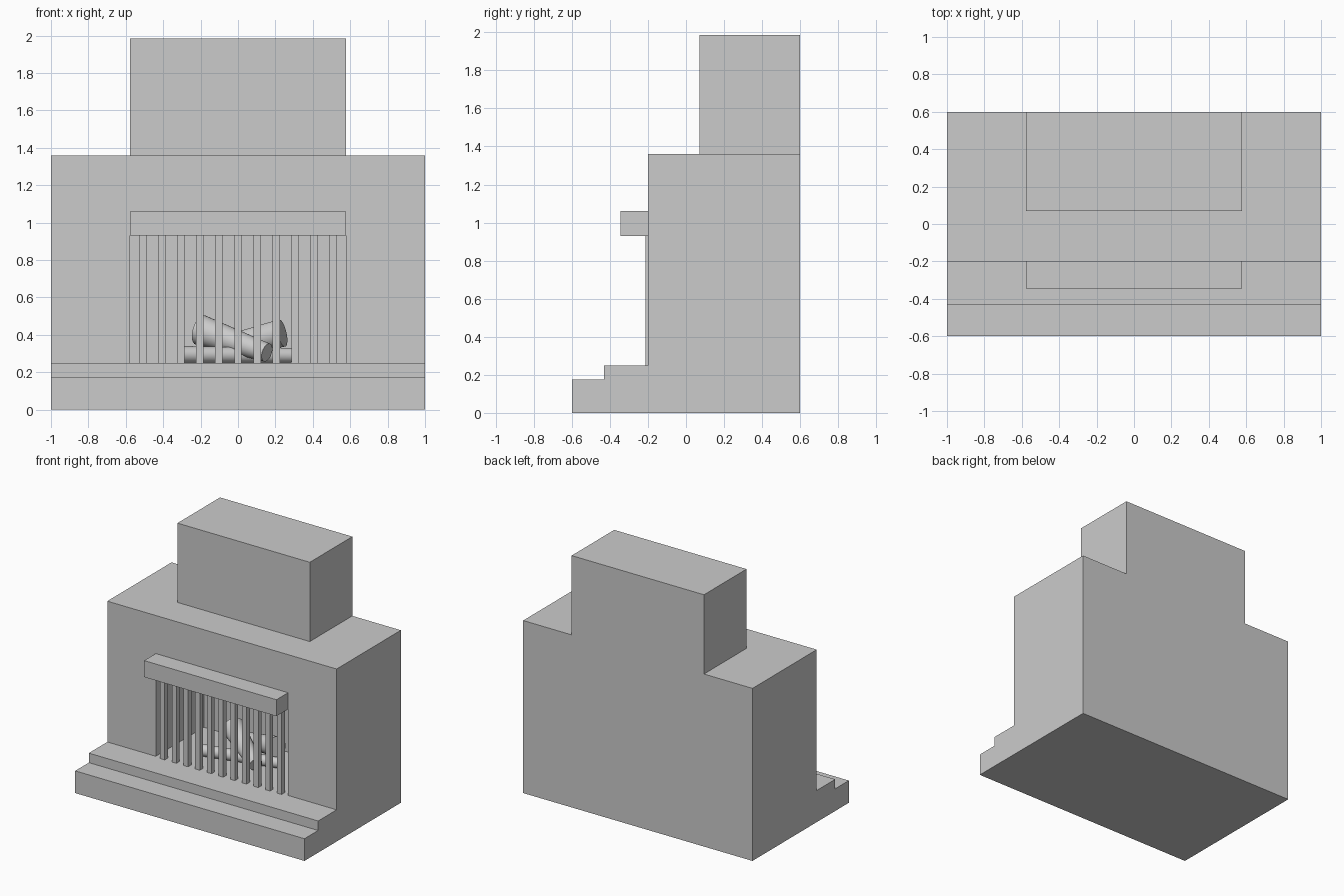
import bpy, bmesh
from mathutils import Vector

if "Cube" in bpy.data.objects:
    bpy.data.objects.remove(bpy.data.objects["Cube"])


def add_mesh(name, bm):
    bmesh.ops.recalc_face_normals(bm, faces=bm.faces)
    mesh = bpy.data.meshes.new(name)
    bm.to_mesh(mesh)
    bm.free()
    obj = bpy.data.objects.new(name, mesh)
    bpy.context.collection.objects.link(obj)
    return obj


def box(name, lo, hi):
    lo, hi = Vector(lo), Vector(hi)
    bm = bmesh.new()
    bmesh.ops.create_cube(bm, size=1)
    for v in bm.verts:
        v.co = (lo + hi) / 2 + v.co * (hi - lo)
    return add_mesh(name, bm)


def log(name, a, b, ra, rb):
    a, b = Vector(a), Vector(b)
    bm = bmesh.new()
    bmesh.ops.create_cone(bm, cap_ends=True, segments=32,
                          radius1=ra, radius2=rb, depth=(b - a).length)
    rot = (b - a).to_track_quat('Z', 'Y')
    for v in bm.verts:
        v.co = rot @ v.co + (a + b) / 2
    obj = add_mesh(name, bm)
    bpy.ops.object.select_all(action='DESELECT')
    obj.select_set(True)
    bpy.context.view_layer.objects.active = obj
    bpy.ops.object.shade_smooth_by_angle()


# Fireplace body with stepped hearth: side profile pushed along x
profile = [(0.6, 0), (-0.6, 0), (-0.6, 0.175), (-0.43, 0.175), (-0.43, 0.25),
           (-0.2, 0.25), (-0.2, 1.36), (0.6, 1.36)]
bm = bmesh.new()
side = bm.faces.new([bm.verts.new((-1, y, z)) for y, z in profile])
ext = bmesh.ops.extrude_face_region(bm, geom=[side])
moved = [g for g in ext["geom"] if isinstance(g, bmesh.types.BMVert)]
bmesh.ops.translate(bm, verts=moved, vec=(2, 0, 0))
body = add_mesh("fireplace_body", bm)

# Firebox opening, floor level with the upper hearth step
cutter = box("firebox_cutter", (-0.577, -0.3, 0.25), (0.577, 0.4, 0.93))
cutter.hide_render = True
cutter.hide_viewport = True
cut = body.modifiers.new("firebox", 'BOOLEAN')
cut.operation = 'DIFFERENCE'
cut.solver = 'EXACT'
cut.object = cutter

# Chimney breast and mantel shelf
box("chimney", (-0.577, 0.07, 1.36), (0.577, 0.6, 1.985))
box("mantel", (-0.577, -0.345, 0.93), (0.577, -0.2, 1.06))

# Row of grate bars
for i in range(-5, 6):
    x = i * 0.102
    box(f"grate_bar_{i + 6}", (x - 0.02, -0.213, 0.25), (x + 0.02, -0.173, 0.93))

# Stacked tapering logs
log("log_bottom", (-0.31, 0.0, 0.295), (0.28, 0.15, 0.29), 0.045, 0.04)
log("log_front", (-0.2, 0.22, 0.425), (0.155, 0.0, 0.305), 0.082, 0.05)
log("log_back", (0.235, 0.15, 0.41), (-0.2, 0.3, 0.305), 0.075, 0.05)
